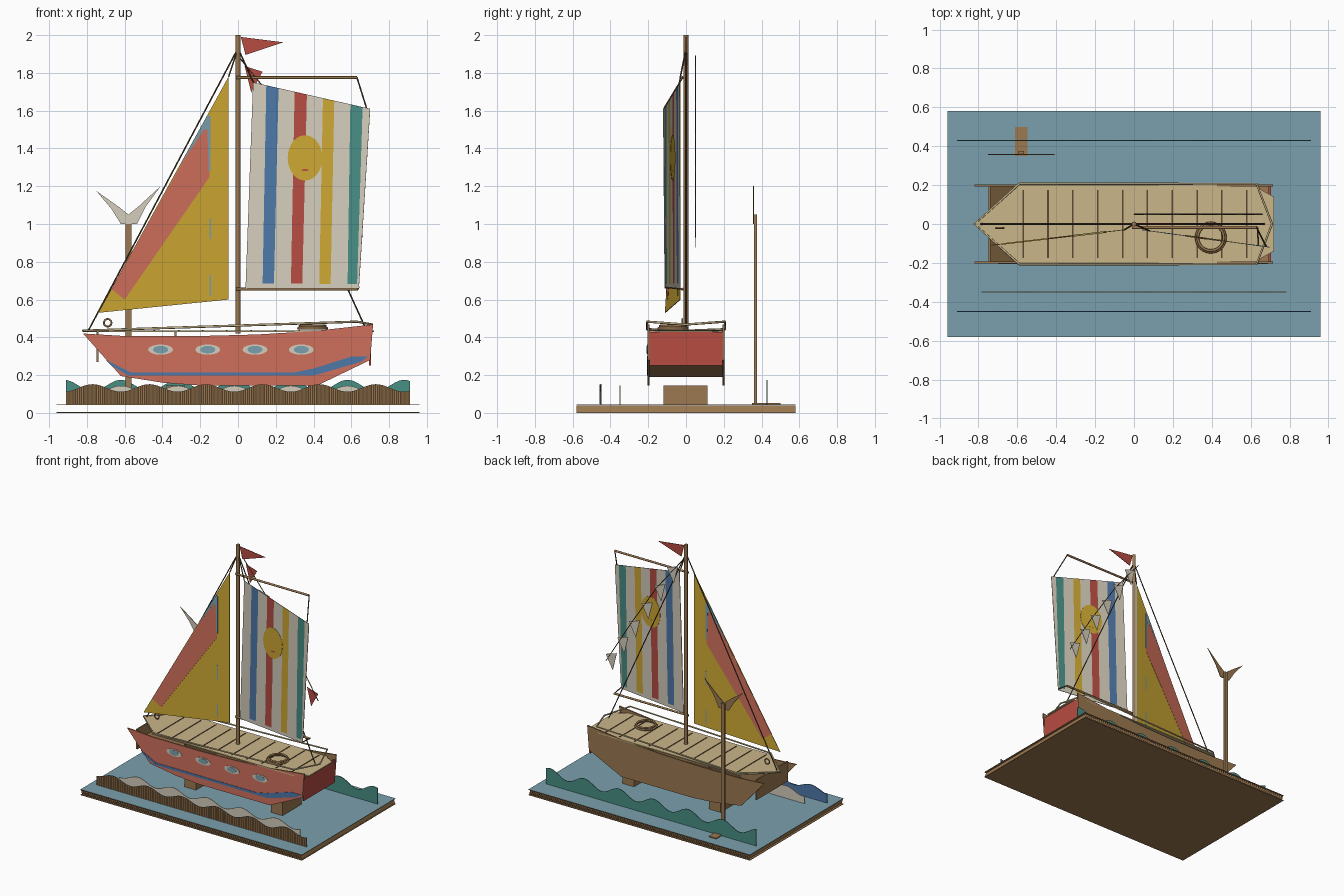
import bpy, bmesh, math

if "Cube" in bpy.data.objects:
    bpy.data.objects.remove(bpy.data.objects["Cube"])

def lin(c):
    c /= 255
    return c / 12.92 if c <= 0.04045 else ((c + 0.055) / 1.055) ** 2.4

def material(name, r, g, b):
    m = bpy.data.materials.new(name)
    m.diffuse_color = (lin(r), lin(g), lin(b), 1)
    m.use_nodes = True
    m.node_tree.nodes["Principled BSDF"].inputs["Base Color"].default_value = m.diffuse_color
    return m

CORAL = material("coral", 208, 112, 92)
YELLOW = material("yellow", 206, 168, 52)
RED = material("red", 182, 76, 66)
BLUE = material("blue", 78, 120, 168)
TEAL = material("teal", 72, 142, 132)
CREAM = material("cream", 212, 205, 187)
BROWN = material("cardboard_brown", 155, 120, 80)
BEIGE = material("deck_beige", 202, 182, 138)
SEA = material("sea_blue", 122, 160, 174)
DARK = material("dark_brown", 92, 74, 52)

def finish(name, bm, mats):
    bmesh.ops.recalc_face_normals(bm, faces=bm.faces[:])
    me = bpy.data.meshes.new(name)
    bm.to_mesh(me)
    bm.free()
    for m in mats:
        me.materials.append(m)
    ob = bpy.data.objects.new(name, me)
    bpy.context.collection.objects.link(ob)
    return ob

# Flat upright plate from an x/z outline; y may be a number or a function of x
def plate(name, pts, y, t, front, back=None, edge=None):
    fy = y if callable(y) else (lambda x: y)
    bm = bmesh.new()
    a = [bm.verts.new((x, fy(x) - t / 2, z)) for x, z in pts]
    b = [bm.verts.new((x, fy(x) + t / 2, z)) for x, z in pts]
    bm.faces.new(a).material_index = 0
    bm.faces.new(b).material_index = 1
    n = len(pts)
    for i in range(n):
        j = (i + 1) % n
        bm.faces.new((a[i], a[j], b[j], b[i])).material_index = 2
    back = back or front
    return finish(name, bm, [front, back, edge or back])

# Box by limits, with separate colours for the top and the +x end
def box(name, x0, x1, y0, y1, z0, z1, mat, top=None, end=None):
    bm = bmesh.new()
    bmesh.ops.create_cube(bm, size=1)
    for v in bm.verts:
        v.co = ((x0 + x1) / 2 + v.co.x * (x1 - x0), (y0 + y1) / 2 + v.co.y * (y1 - y0),
                (z0 + z1) / 2 + v.co.z * (z1 - z0))
    bm.normal_update()
    for f in bm.faces:
        f.material_index = 1 if f.normal.z > 0.9 else 2 if f.normal.x > 0.9 else 0
    return finish(name, bm, [mat, top or mat, end or mat])

# Round rod or rope through points
def tube(name, pts, r, mat, closed=False):
    cu = bpy.data.curves.new(name, 'CURVE')
    cu.dimensions = '3D'
    cu.bevel_depth = r
    cu.bevel_resolution = 2
    cu.use_fill_caps = True
    sp = cu.splines.new('POLY')
    sp.points.add(len(pts) - 1)
    for p, q in zip(sp.points, pts):
        p.co = (*q, 1)
    sp.use_cyclic_u = closed
    cu.materials.append(mat)
    ob = bpy.data.objects.new(name, cu)
    bpy.context.collection.objects.link(ob)
    return ob

def oval(cx, cz, rx, rz, n=20):
    return [(cx + rx * math.cos(2 * math.pi * i / n), cz + rz * math.sin(2 * math.pi * i / n)) for i in range(n)]

# Surface swept along y from an x/z polyline
def sheet(name, pts, y0, y1, mat):
    bm = bmesh.new()
    a = [bm.verts.new((x, y0, z)) for x, z in pts]
    b = [bm.verts.new((x, y1, z)) for x, z in pts]
    for i in range(len(pts) - 1):
        bm.faces.new((a[i], a[i + 1], b[i + 1], b[i]))
    return finish(name, bm, [mat])

# Corrugated base: two liners with open flutes between
box("base_bottom", -0.96, 0.96, -0.58, 0.58, 0, 0.004, BROWN)
box("base_top", -0.96, 0.96, -0.58, 0.58, 0.041, 0.045, BROWN, top=SEA)
sheet("base_flutes", [(-0.955 + i * 0.01, 0.005 if i % 2 else 0.04) for i in range(192)], -0.58, 0.58, BROWN)

# Waves
def wave(name, half, y, mid, amp, phase, front, back):
    n = 90
    top = [(-half + 2 * half * i / n, 0) for i in range(n + 1)]
    top = [(x, mid + amp * math.cos(2 * math.pi * (x - phase) / 0.3)) for x, _ in top]
    plate(name, [(half, 0.045), (-half, 0.045)] + top, y, 0.005, front, back)

wave("front_wave", 0.91, -0.45, 0.132, 0.02, 0.73, BROWN, BLUE)
wave("middle_wave", 0.785, -0.35, 0.122, 0.022, 0.88, CREAM, CREAM)
wave("back_wave", 0.91, 0.43, 0.145, 0.03, 0.88, TEAL, TEAL)
# exposed flutes on the front wave
bm = bmesh.new()
cols = []
for i in range(181):
    x = -0.91 + 1.82 * i / 180
    y = -0.453 - 0.004 * (i % 2)
    cols.append([bm.verts.new((x, y, z)) for z in (0.047, 0.13 + 0.02 * math.cos(2 * math.pi * (x - 0.73) / 0.3))])
for p, q in zip(cols, cols[1:]):
    bm.faces.new((p[0], q[0], q[1], p[1]))
finish("front_wave_flutes", bm, [BROWN])

# Hull: two side panels, bottom, bow bulkhead and transom
HULL = [(-0.82, 0.42), (-0.62, 0.195), (-0.4, 0.16), (-0.2, 0.145), (0.42, 0.145), (0.7, 0.28),
        (0.715, 0.468), (0.4, 0.433), (0.1, 0.415), (-0.2, 0.407), (-0.6, 0.407)]
plate("hull_front_side", HULL, -0.198, 0.01, CORAL, BROWN)
plate("hull_back_side", HULL, 0.198, 0.01, BROWN)
sheet("hull_bottom", [(-0.74, 0.345), (-0.6, 0.215), (-0.45, 0.19), (0.45, 0.19), (0.695, 0.29)], -0.193, 0.193, BROWN)
box("bow_bulkhead", -0.748, -0.738, -0.193, 0.193, 0.27, 0.427, BROWN)
box("transom", 0.693, 0.705, -0.193, 0.193, 0.25, 0.428, RED)
for x in (-0.33, 0.42):
    box("hull_support", x - 0.05, x + 0.05, -0.12, 0.115, 0.045, 0.145, BROWN)
    box("hull_rib", x - 0.005, x + 0.005, -0.193, 0.193, 0.19, 0.427, BROWN)

# Painted stripe and portholes
plate("hull_stripe", [(-0.7, 0.28), (-0.67, 0.25), (-0.58, 0.197), (0.4, 0.197), (0.65, 0.27), (0.69, 0.30),
                      (0.6, 0.298), (0.4, 0.235), (0.3, 0.215), (-0.57, 0.215)], -0.204, 0.004, BLUE)
for x in (-0.41, -0.16, 0.09, 0.335):
    plate("porthole_rim", oval(x, 0.335, 0.066, 0.027), -0.204, 0.004, CREAM)
    plate("porthole_glass", oval(x, 0.335, 0.04, 0.02), -0.206, 0.004, SEA)

# Deck with plank seams
bm = bmesh.new()
half = [(-0.82, 0), (-0.6, 0.203), (0.63, 0.203), (0.655, 0.175), (0.72, 0.14)]
f = bm.faces.new([bm.verts.new((x, y, 0.428)) for x, y in half + [(x, -y) for x, y in half[:0:-1]]])
ext = bmesh.ops.extrude_face_region(bm, geom=[f])
bmesh.ops.translate(bm, vec=(0, 0, 0.008), verts=[v for v in ext["geom"] if isinstance(v, bmesh.types.BMVert)])
finish("deck", bm, [BEIGE])
for i in range(10):
    x = -0.57 + i * 0.1278
    box("plank_seam", x - 0.004, x + 0.004, -0.175, 0.175, 0.435, 0.439, DARK)

# Rope rail around the deck edge
tube("rope_rail", [(-0.82, 0, 0.435), (-0.59, 0.207, 0.443), (0.63, 0.207, 0.483), (0.71, 0, 0.468),
                   (0.63, -0.207, 0.483), (-0.59, -0.207, 0.443)], 0.006, BEIGE, True)
# Rope coil and bow ring
for k in range(2):
    r = 0.075 - 0.008 * k
    tube("rope_coil", [(0.395 + r * math.cos(a * math.pi / 12), -0.07 + r * math.sin(a * math.pi / 12), 0.448 + 0.012 * k)
                       for a in range(24)], 0.007, BROWN, True)
tube("bow_ring", [(x, -0.02, z) for x, z in oval(-0.69, 0.477, 0.02, 0.02, 16)], 0.005, BROWN, True)

# Mast and spars
tube("mast", [(0, 0, 0.42), (0, 0, 2.0)], 0.013, BROWN)
tube("gaff", [(-0.01, -0.018, 1.775), (0.63, -0.018, 1.775)], 0.008, BROWN)
tube("boom", [(-0.01, -0.018, 0.655), (0.635, -0.018, 0.655)], 0.008, BROWN)

# Rigging
for name, a, b in [("forestay", (0, 0, 1.93), (-0.79, 0, 0.44)), ("backstay", (0, 0, 1.93), (0.67, 0, 0.46)),
                   ("jib_halyard", (0, 0, 1.93), (-0.05, -0.03, 1.78)), ("main_halyard", (0, 0, 1.93), (0.08, -0.035, 1.75)),
                   ("gaff_line", (0.63, -0.018, 1.775), (0.68, -0.115, 1.615)),
                   ("boom_line", (0.635, -0.018, 0.655), (0.64, -0.11, 0.665))]:
    tube(name, [a, b], 0.004, DARK)

# Main sail: columns of stripes from foot to head
def main_y(x):
    return -0.03 - 0.136 * (x - 0.04)

foot = [0.04, 0.13, 0.19, 0.28, 0.34, 0.43, 0.49, 0.58, 0.63, 0.64]
head = [0.08, 0.15, 0.215, 0.30, 0.365, 0.45, 0.51, 0.595, 0.66, 0.70]
paint = {1: 1, 3: 2, 5: 3, 7: 4}
bm = bmesh.new()
grid = []
for v in (0, 0.025, 1):
    row = []
    for xf, xh in zip(foot, head):
        x, z0, z1 = xf + (xh - xf) * v, 0.658, 1.75 - 0.226 * (xh - 0.08)
        row.append(bm.verts.new((x, main_y(x), z0 + (z1 - z0) * v)))
    grid.append(row)
for r in range(2):
    for c in range(9):
        fc = bm.faces.new((grid[r][c], grid[r][c + 1], grid[r + 1][c + 1], grid[r + 1][c]))
        fc.material_index = paint.get(c, 0) if r else 0
sail = finish("main_sail", bm, [CREAM, BLUE, RED, YELLOW, TEAL])
mod = sail.modifiers.new("thickness", 'SOLIDIFY')
mod.thickness = 0.004
mod.offset = 0
plate("sail_sun", oval(0.355, 1.35, 0.092, 0.12, 28), main_y, 0.008, YELLOW)
plate("sun_mouth", oval(0.355, 1.285, 0.018, 0.006, 10), main_y, 0.0095, RED, YELLOW)

# Jib with painted border
def jib_y(x):
    return -0.03 + 0.116 * (x + 0.05)

plate("jib", [(-0.74, 0.53), (-0.05, 0.6), (-0.05, 1.78)], jib_y, 0.004, YELLOW)
plate("jib_border", [(-0.67, 0.655), (-0.6, 0.6), (-0.15, 1.25), (-0.15, 1.52), (-0.18, 1.53)], jib_y, 0.007, CORAL)
plate("jib_border_tip", [(-0.31, 1.305), (-0.18, 1.5), (-0.162, 1.5), (-0.155, 1.28), (-0.145, 1.28), (-0.145, 1.57), (-0.16, 1.578)],
      jib_y, 0.009, SEA)
for z in (0.62, 0.92):
    plate("jib_dab", [(-0.152, z), (-0.144, z), (-0.144, z + 0.11), (-0.152, z + 0.11)], jib_y, 0.007, SEA)

# Mast pennant and bunting
plate("pennant", [(0.015, 1.99), (0.04, 1.895), (0.24, 1.962)], 0, 0.004, RED)
tube("bunting_string", [(0, 0.05, 1.89), (0.22, 0.05, 1.62), (0.45, 0.05, 1.27), (0.66, 0.05, 0.93)], 0.003, DARK)
for i, x in enumerate((0.08, 0.19, 0.3, 0.41, 0.51, 0.61)):
    z = 1.92 - 1.55 * x
    plate("bunting_flag", [(x - 0.045, z + 0.04), (x + 0.05, z + 0.01), (x - 0.01, z - 0.1)], 0.05, 0.003,
          (RED, CREAM)[i in (1, 3)], CREAM)

# Tail fin on a post behind the boat
box("post", -0.595, -0.565, 0.36, 0.375, 0.045, 1.05, BROWN)
box("post_foot", -0.612, -0.548, 0.35, 0.5, 0.045, 0.052, BROWN)
plate("tail_fin", [(-0.75, 1.175), (-0.67, 1.08), (-0.62, 1.0), (-0.535, 1.0), (-0.49, 1.09), (-0.41, 1.2),
                   (-0.53, 1.09), (-0.58, 1.05), (-0.63, 1.09)], 0.357, 0.005, CREAM, BROWN)
